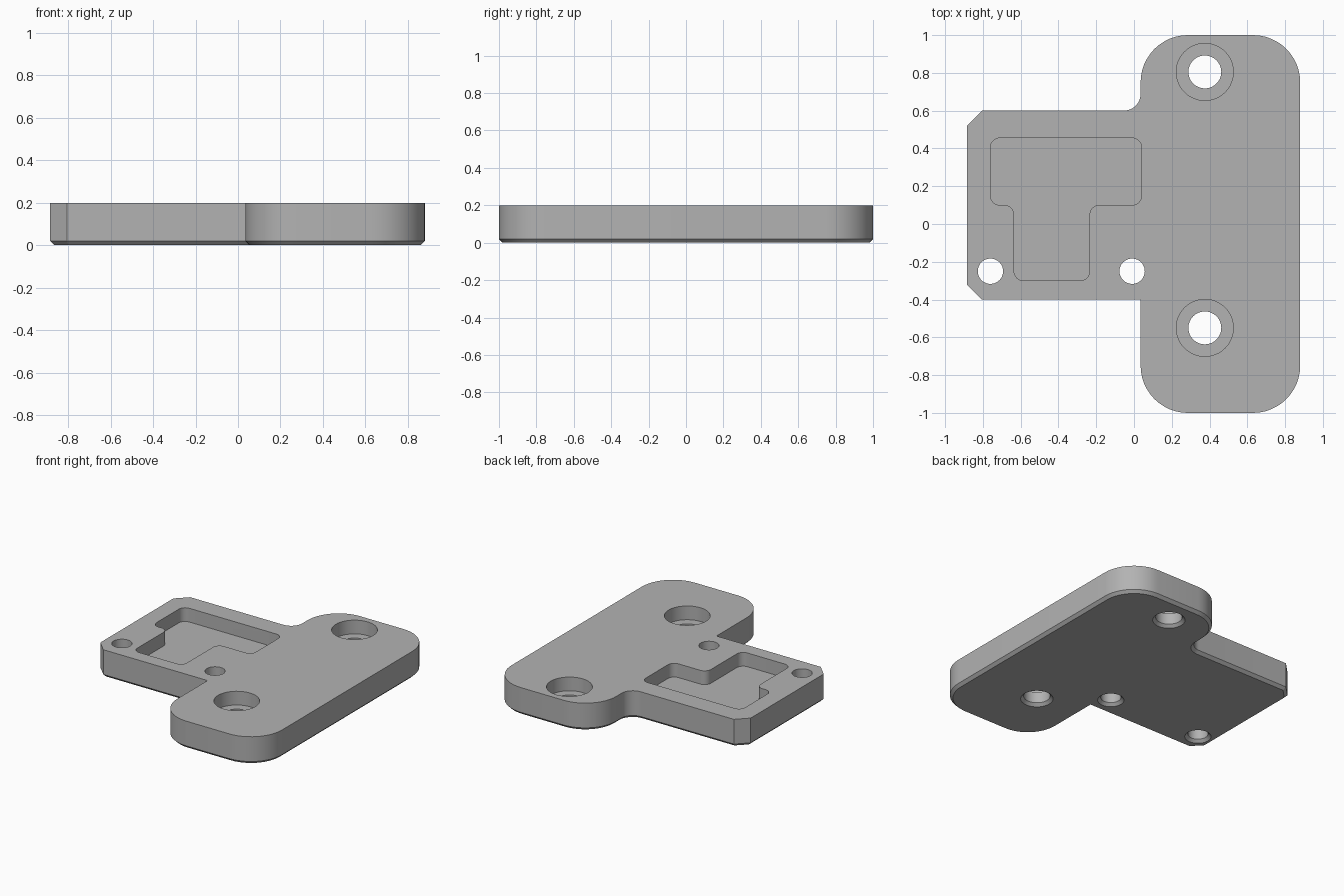
import bpy, bmesh, math
from mathutils import Vector

if "Cube" in bpy.data.objects:
    bpy.data.objects.remove(bpy.data.objects["Cube"])

THICK, CHAMFER, DEPTH = 0.2, 0.02, 0.1


def rounded(corners, steps=12):
    """Counter-clockwise outline from (x, y, radius) corners."""
    pts = []
    for i, (x, y, r) in enumerate(corners):
        p = Vector((x, y))
        a = (Vector(corners[i - 1][:2]) - p).normalized()
        b = (Vector(corners[(i + 1) % len(corners)][:2]) - p).normalized()
        if r == 0:
            pts.append(p)
            continue
        half = a.angle(b) / 2
        centre = p + (a + b).normalized() * (r / math.sin(half))
        t = r / math.tan(half)
        start, end = p + a * t - centre, p + b * t - centre
        sweep = start.angle_signed(end)
        for k in range(steps + 1):
            ang = math.atan2(start.y, start.x) - sweep * k / steps
            pts.append(centre + Vector((math.cos(ang), math.sin(ang))) * r)
    return pts


def inset(pts, d):
    """Mitred inward offset of a counter-clockwise outline."""
    out = []
    for i, p in enumerate(pts):
        e1 = (p - pts[i - 1]).normalized()
        e2 = (pts[(i + 1) % len(pts)] - p).normalized()
        n1, n2 = Vector((-e1.y, e1.x)), Vector((-e2.y, e2.x))
        out.append(p + (n1 + n2) * (d / (1 + n1.dot(n2))))
    return out


def circle(x, y, r, n=48):
    return [Vector((x + r * math.cos(math.tau * k / n),
                    y + r * math.sin(math.tau * k / n))) for k in range(n)]


def loft(name, layers):
    """Solid through (outline, z) layers, bottom to top."""
    bm = bmesh.new()
    rings = [[bm.verts.new((p.x, p.y, z)) for p in pts] for pts, z in layers]
    n = len(rings[0])
    bm.faces.new(rings[0][::-1])
    bm.faces.new(rings[-1])
    for lo, hi in zip(rings, rings[1:]):
        for i in range(n):
            j = (i + 1) % n
            bm.faces.new((lo[i], lo[j], hi[j], hi[i]))
    me = bpy.data.meshes.new(name)
    bm.to_mesh(me)
    bm.free()
    ob = bpy.data.objects.new(name, me)
    bpy.context.collection.objects.link(ob)
    return ob


# Plate: tall rounded block with a clipped-corner arm, bottom edge chamfered
outline = rounded([
    (0.035, -1, 0.25), (0.88, -1, 0.25), (0.88, 1, 0.25), (0.035, 1, 0.25),
    (0.035, 0.6, 0.09), (-0.805, 0.6, 0), (-0.885, 0.52, 0),
    (-0.885, -0.32, 0), (-0.805, -0.4, 0), (0.035, -0.4, 0)])
plate = loft("mounting_plate", [(inset(outline, CHAMFER), 0),
                                (outline, CHAMFER), (outline, THICK)])

# T-shaped pocket
r = 0.05
pocket = rounded([
    (-0.76, 0.1, r), (-0.635, 0.1, r), (-0.635, -0.3, r), (-0.235, -0.3, r),
    (-0.235, 0.1, r), (0.04, 0.1, r), (0.04, 0.455, r), (-0.76, 0.455, r)], 8)
cutters = [loft("pocket_cutter", [(pocket, THICK - DEPTH), (pocket, 0.3)])]


# Through holes, chamfered below, with optional counterbore above
def hole(x, y, r, bore=None):
    layers = [(circle(x, y, r + 2 * CHAMFER), -CHAMFER),
              (circle(x, y, r), CHAMFER)]
    if bore:
        layers += [(circle(x, y, r), THICK - DEPTH),
                   (circle(x, y, bore), THICK - DEPTH)]
    layers.append((circle(x, y, bore or r), 0.3))
    cutters.append(loft("hole_cutter", layers))


for y in (0.805, -0.55):
    hole(0.375, y, 0.087, 0.151)
for x in (-0.76, -0.01):
    hole(x, -0.25, 0.067)

# Cut everything and tidy up
bpy.context.view_layer.objects.active = plate
plate.select_set(True)
for c in cutters:
    c.hide_render = True
    mod = plate.modifiers.new("cut", 'BOOLEAN')
    mod.operation, mod.solver, mod.object = 'DIFFERENCE', 'EXACT', c
    bpy.ops.object.modifier_apply(modifier=mod.name)
for c in cutters:
    bpy.data.objects.remove(c)

grey = bpy.data.materials.new("plain grey")
grey.diffuse_color = (0.45, 0.45, 0.45, 1)
grey.use_nodes = True
grey.node_tree.nodes["Principled BSDF"].inputs["Base Color"].default_value = grey.diffuse_color
plate.data.materials.clear()
plate.data.materials.append(grey)
for p in plate.data.polygons:
    p.material_index = 0
bpy.ops.object.select_all(action='DESELECT')
plate.select_set(True)
bpy.ops.object.shade_smooth_by_angle(angle=math.radians(30))
